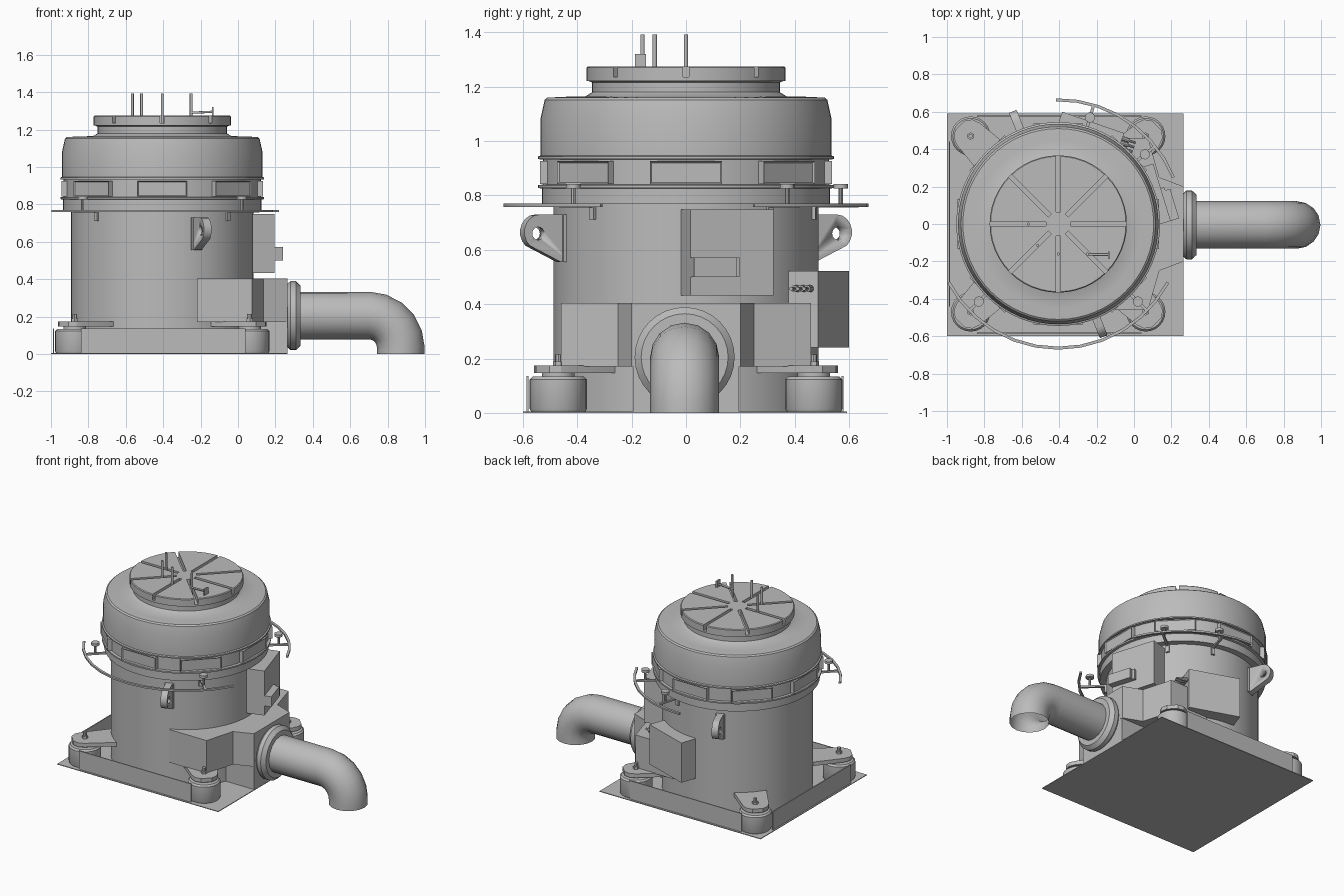
import bpy, bmesh, math
from mathutils import Matrix, Vector

cube = bpy.data.objects.get("Cube")
if cube:
    bpy.data.objects.remove(cube, do_unlink=True)

grey = bpy.data.materials.new("plain_grey")
grey.use_nodes = True
grey.diffuse_color = (0.5, 0.5, 0.5, 1)
grey.node_tree.nodes["Principled BSDF"].inputs["Base Color"].default_value = (0.5, 0.5, 0.5, 1)

CX = -0.405  # drum axis
AXIS = Vector((CX, 0, 0))


def finish(name, bm, loc=(0, 0, 0), angle=0, smooth=True):
    bmesh.ops.remove_doubles(bm, verts=bm.verts, dist=1e-5)
    bmesh.ops.recalc_face_normals(bm, faces=bm.faces)
    mesh = bpy.data.meshes.new(name)
    bm.to_mesh(mesh)
    bm.free()
    obj = bpy.data.objects.new(name, mesh)
    bpy.context.collection.objects.link(obj)
    mesh.materials.append(grey)
    obj.location = loc
    obj.rotation_euler.z = math.radians(angle)
    if smooth:
        activate(obj)
        bpy.ops.object.shade_smooth_by_angle(angle=math.radians(32))
    return obj


def activate(obj):
    bpy.ops.object.select_all(action="DESELECT")
    obj.select_set(True)
    bpy.context.view_layer.objects.active = obj


def lathe(name, profile, steps=48, loc=(0, 0, 0), start=0, sweep=360, closed=False):
    """Spin (radius, height) points about the z axis."""
    bm = bmesh.new()
    verts = [bm.verts.new((r, 0, z)) for r, z in profile]
    edges = [bm.edges.new(p) for p in zip(verts, verts[1:])]
    if closed:
        edges.append(bm.edges.new((verts[-1], verts[0])))
        bm.faces.new(verts)
    bmesh.ops.spin(bm, geom=verts + edges + bm.faces[:], cent=(0, 0, 0), axis=(0, 0, 1),
                   angle=math.radians(sweep), steps=steps)
    return finish(name, bm, loc, start)


def add_box(bm, lo, hi, turn=0):
    size = Vector(hi) - Vector(lo)
    mid = (Vector(hi) + Vector(lo)) / 2
    m = Matrix.Rotation(math.radians(turn), 4, "Z") @ Matrix.Translation(mid) @ Matrix.Diagonal((*size, 1))
    return bmesh.ops.create_cube(bm, size=1, matrix=m)["verts"]


def box(name, lo, hi, loc=(0, 0, 0), angle=0):
    bm = bmesh.new()
    add_box(bm, lo, hi)
    return finish(name, bm, loc, angle, False)


def prism(name, points, push, loc=(0, 0, 0), angle=0):
    bm = bmesh.new()
    face = bm.faces.new([bm.verts.new(p) for p in points])
    new = bmesh.ops.extrude_face_region(bm, geom=[face])["geom"]
    bmesh.ops.translate(bm, vec=push, verts=[g for g in new if isinstance(g, bmesh.types.BMVert)])
    return finish(name, bm, loc, angle)


def rod(name, a, b, radius, sides=12, loc=(0, 0, 0), angle=0):
    a, b = Vector(a), Vector(b)
    m = Matrix.Translation((a + b) / 2) @ (b - a).to_track_quat("Z", "Y").to_matrix().to_4x4()
    bm = bmesh.new()
    bmesh.ops.create_cone(bm, cap_ends=True, segments=sides, radius1=radius, radius2=radius,
                          depth=(b - a).length, matrix=m)
    return finish(name, bm, loc, angle)


def cut(obj, cutter):
    cutter.hide_render = True
    mod = obj.modifiers.new("cut", "BOOLEAN")
    mod.operation, mod.object, mod.solver = "DIFFERENCE", cutter, "EXACT"
    activate(obj)
    bpy.ops.object.modifier_apply(modifier=mod.name)
    bpy.data.objects.remove(cutter, do_unlink=True)


# Base plate and edge walls
box("base_plate", (-1, -0.6, 0), (0.265, 0.592, 0.005))
box("front_wall", (-0.84, -0.587, 0), (0.04, -0.58, 0.135))
box("back_wall", (-0.84, 0.572, 0), (0.04, 0.579, 0.135))
box("side_wall", (-0.99, -0.44, 0), (-0.983, 0.44, 0.135))

# Drum body with overhanging head
lathe("drum", [(0, 0), (0.487, 0), (0.487, 0.77), (0.53, 0.77), (0.53, 0.825), (0.545, 0.828),
               (0.545, 0.838), (0.527, 0.84), (0.527, 0.932), (0.545, 0.934), (0.545, 0.943),
               (0.536, 0.947), (0.536, 1.08), (0.52, 1.152), (0.51, 1.16), (0.45, 1.163),
               (0.37, 1.165), (0.345, 1.18), (0.345, 1.215), (0.36, 1.222), (0, 1.222)], 64, AXIS)

# Slotted lid
lid = lathe("slotted_lid", [(0, 1.222), (0.367, 1.222), (0.367, 1.27), (0.362, 1.275), (0, 1.275)], 48, AXIS)
bm = bmesh.new()
for i in range(8):
    add_box(bm, (0.065, -0.011, 1.235), (0.5, 0.011, 1.4), i * 45)
cut(lid, finish("slot_cutter", bm, AXIS, 0, False))

# Pins and handle on the lid
for x, y in ((-0.565, 0), (-0.515, -0.115), (CX, -0.16), (-0.25, -0.16)):
    rod("lid_pin", (x, y, 1.23), (x, y, 1.392), 0.008)
rod("lid_handle_bar", (-0.25, -0.163, 1.29), (-0.135, -0.163, 1.295), 0.006)
box("lid_handle_end", (-0.14, -0.188, 1.27), (-0.13, -0.148, 1.32))

# Framed windows around the band
for i in range(8):
    bm = bmesh.new()
    add_box(bm, (0.5, -0.133, 0.842), (0.538, 0.133, 0.926))
    bm.normal_update()
    outer = [f for f in bm.faces if f.normal.x > 0.9]
    bmesh.ops.inset_region(bm, faces=outer, thickness=0.008)
    bmesh.ops.translate(bm, vec=(-0.006, 0, 0), verts=outer[0].verts)
    finish("band_window", bm, AXIS, i * 45, False)

# Feet, mounting arms and bolts
for sx in (-1, 1):
    for sy in (-1, 1):
        spot = (CX + sx * 0.468, sy * 0.47, 0)
        lathe("foot", [(0, 0.004), (0.1, 0.004), (0.105, 0.014), (0.105, 0.122), (0.095, 0.133),
                       (0.06, 0.133), (0.06, 0.15), (0, 0.15)], 24, spot)
        half = [(0.44, 0.11), (0.68, 0.085), (0.72, 0.07), (0.745, 0.035)]
        outline = half + [(u, -v) for u, v in reversed(half)]
        diag = math.degrees(math.atan2(sy, sx))
        prism("mounting_arm", [(u, v, 0.146) for u, v in outline], (0, 0, 0.028), AXIS, diag)
        rod("foot_bolt", (0, 0, 0.17), (0, 0, 0.215), 0.012, 8, spot)
        rod("foot_nut", (0, 0, 0.17), (0, 0, 0.19), 0.02, 6, spot)

# Outlet housing: raised wings and a central block to the floor
half = [(-0.22, 0.46), (0.075, 0.46), (0.135, 0.25), (0.265, 0.2)]
prism("outlet_wings", [(x, y, 0.17) for x, y in half + [(x, -y) for x, y in reversed(half)]], (0, 0, 0.234))
box("outlet_block", (-0.1, -0.195, 0), (0.264, 0.195, 0.4))

# Outlet flange and bent pipe
PZ, PY = 0.205, -0.005
flange = lathe("outlet_flange", [(0, 0), (0.17, 0), (0.184, 0.015), (0.184, 0.045), (0.16, 0.07), (0, 0.07)], 32,
               (0.265, PY, PZ))
flange.rotation_euler.y = math.pi / 2
path = [(0.3, PZ)]
for i in range(6):
    a = math.radians(i * 18)
    path.append((0.7 + 0.17 * math.sin(a), 0.035 + 0.17 * math.cos(a)))
path.append((0.87, 0))
curve = bpy.data.curves.new("outlet_pipe", "CURVE")
curve.dimensions = "3D"
curve.bevel_depth = 0.127
curve.bevel_resolution = 6
spline = curve.splines.new("POLY")
spline.points.add(len(path) - 1)
for point, (x, z) in zip(spline.points, path):
    point.co = (x, PY, z, 1)
pipe = bpy.data.objects.new("outlet_pipe", curve)
bpy.context.collection.objects.link(pipe)
curve.materials.append(grey)
activate(pipe)
bpy.ops.object.convert(target="MESH")
bpy.ops.object.shade_smooth_by_angle(angle=math.radians(32))

# Lifting lugs with an eye hole
for angle in (-68, 112):
    arc = [(0.59 + 0.06 * math.cos(t), 0.665 + 0.065 * math.sin(t))
           for t in (math.radians(90 - k * 20) for k in range(8))]
    outline = [(0.47, 0.555), (0.47, 0.73)] + arc + [(0.505, 0.555)]
    lug = prism("lifting_lug", [(r, -0.022, z) for r, z in outline], (0, 0.044, 0), AXIS, angle)
    cut(lug, rod("lug_cutter", (0.595, -0.1, 0.66), (0.595, 0.1, 0.66), 0.024, 16, AXIS, angle))
    box("lug_pad", (0.46, -0.03, 0.555), (0.498, 0.03, 0.73), AXIS, angle)

# Wall cabinet with a latch
box("side_cabinet", (0.44, -0.16, 0.432), (0.58, 0.16, 0.748), AXIS, 17)
box("cabinet_latch", (0.57, -0.16, 0.5), (0.627, 0.005, 0.572), AXIS, 17)
box("cabinet_latch_tip", (0.57, 0.005, 0.5), (0.6, 0.022, 0.572), AXIS, 17)

# Rear control box with cable glands
box("control_box", (0.46, -0.175, 0.24), (0.574, 0.175, 0.522), AXIS, 71)
for r in (0.495, 0.52, 0.545):
    rod("cable_gland", (r, -0.17, 0.457), (r, -0.215, 0.457), 0.013, 10, AXIS, 71)
    rod("cable_tip", (r, -0.21, 0.457), (r, -0.25, 0.457), 0.007, 8, AXIS, 71)

# Curved guard rails
rail = [(0.656, 0.758), (0.672, 0.758), (0.672, 0.77), (0.656, 0.77)]
for name, start, sweep, steps in (("front_rail", -152, 124, 12), ("back_rail", 22, 69, 7)):
    lathe(name, rail, steps, AXIS, start, sweep, True)

# Rail brackets, each with a knob
for angle in (-135.7, -44.3, 38.8, 73.4):
    box("rail_arm", (0.48, -0.008, 0.756), (0.66, 0.008, 0.768), AXIS, angle)
    box("rail_bracket", (0.48, -0.012, 0.712), (0.5, 0.012, 0.768), AXIS, angle)
    rod("knob_stem", (0.594, 0, 0.76), (0.594, 0, 0.83), 0.008, 8, AXIS, angle)
    rod("knob_cap", (0.594, 0, 0.825), (0.594, 0, 0.843), 0.027, 12, AXIS, angle)
